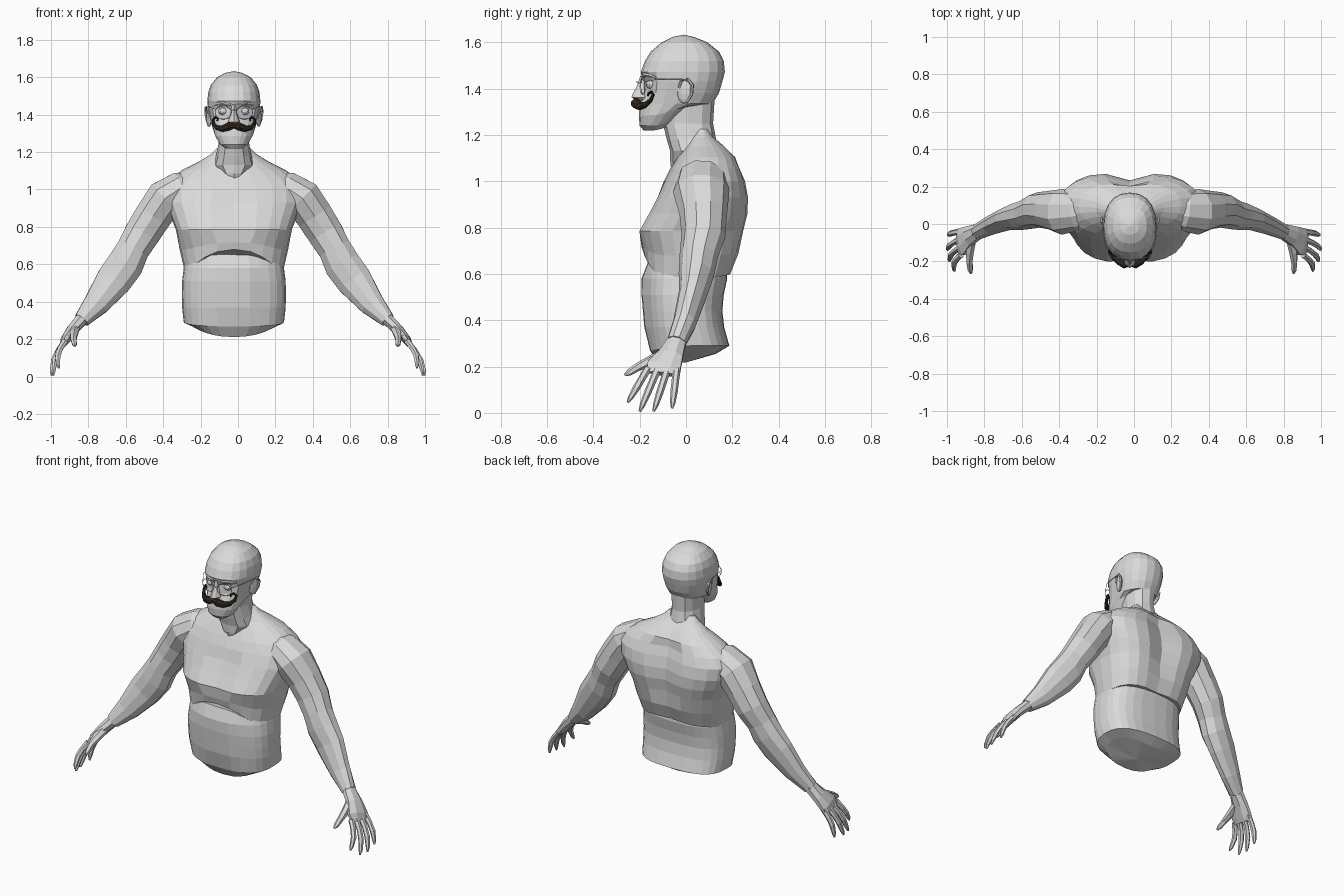
import bpy, bmesh, math
from mathutils import Vector

CX = -0.022  # body centre line


def material(name, rgb):
    m = bpy.data.materials.new(name)
    m.diffuse_color = (*rgb, 1)
    return m


SKIN = material("clay_grey", (0.7, 0.7, 0.7))
HAIR = material("dark_brown", (0.035, 0.022, 0.013))


def loft(name, rings, mat=SKIN, closed=False, tip=(None, None)):
    """Skin equal-length rings with quads; cap the ends, or join them up."""
    bm = bmesh.new()
    vs = [[bm.verts.new(p) for p in r] for r in rings]
    n = len(vs[0])
    pairs = list(zip(vs, vs[1:])) + ([(vs[-1], vs[0])] if closed else [])
    for a, b in pairs:
        for i in range(n):
            j = (i + 1) % n
            bm.faces.new((a[i], a[j], b[j], b[i]))
    if not closed:
        for ring, apex in zip((vs[0], vs[-1]), tip):
            if apex is None:
                bm.faces.new(ring)
            else:
                top = bm.verts.new(apex)
                for i in range(n):
                    bm.faces.new((ring[i], ring[(i + 1) % n], top))
    bmesh.ops.recalc_face_normals(bm, faces=bm.faces)
    me = bpy.data.meshes.new(name)
    bm.to_mesh(me)
    bm.free()
    me.materials.append(mat)
    ob = bpy.data.objects.new(name, me)
    bpy.context.collection.objects.link(ob)
    return ob


def section(z, hw, yf, yb, ef=2.3, eb=2.3, n=24, rule=None):
    """Horizontal superellipse; rule reshapes each point."""
    yc, b = (yf + yb) / 2, (yb - yf) / 2
    pts = []
    for k in range(n):
        a = 2 * math.pi * k / n
        c, s = math.cos(a), math.sin(a)
        e = 2 / (eb if s > 0 else ef)
        p = Vector((math.copysign(abs(c) ** e, c) * hw,
                    yc + math.copysign(abs(s) ** e, s) * b, z))
        if rule:
            rule(p, s)
        p.x += CX
        pts.append(p)
    return pts


def tube(name, path, side=1, n=8, mat=SKIN, lean=False, closed=False):
    """Tube through (x, y, z, in-plane radius, depth radius), mirrored by side."""
    P = [Vector((p[0], p[1], p[2])) for p in path]
    rings = []
    for i, p in enumerate(P):
        if closed:
            t = (P[(i + 1) % len(P)] - P[i - 1]).normalized()
        else:
            t = (P[min(i + 1, len(P) - 1)] - P[max(i - 1, 0)]).normalized()
        ref = Vector((0, 1, 0)) if abs(t.y) < 0.95 else Vector((0, 0, 1))
        u = t.cross(ref).normalized()
        v = u.cross(t)
        ring = []
        for k in range(n):
            a = 2 * math.pi * (k + 0.5) / n
            q = p + u * math.cos(a) * path[i][3] + v * math.sin(a) * path[i][-1]
            q.x = CX + side * q.x
            if lean:  # hands swing slightly toward +x
                q.x += 0.022 * min(1, max(0, (0.36 - q.z) / 0.33))
            ring.append(q)
        rings.append(ring)
    return loft(name, rings, mat, closed)


# abdomen, with a raised front panel and a rounded underside
def belly(p, s):
    if s < 0 and abs(p.x) < 0.1 and 0.36 < p.z < 0.6:
        p.y -= 0.01
    if p.z < 0.25:
        p.z += 0.022 * s + 0.03 * (p.x / 0.2) ** 2
    elif p.z < 0.3 and s < 0:
        p.z += 0.022 * s


rows = [(.233, .205, -.115, .13), (.29, .268, -.155, .187), (.37, .277, -.17, .165),
        (.44, .278, -.176, .157), (.51, .277, -.182, .163), (.58, .268, -.182, .178),
        (.67, .248, -.157, .172), (.75, .23, -.12, .15)]
loft("abdomen", [section(*r, ef=2.6, eb=2.8, n=28, rule=belly) for r in rows],
     tip=((CX, 0.0, .218), None))


# rib cage: arched lower edge, spine and breastbone grooves
def ribs(p, s):
    if s > 0:
        depth = 0.05 if 0.75 < p.z < 1.1 else 0.022
        p.y -= depth * math.exp(-(p.x / 0.1) ** 2)
    elif 0.74 < p.z < 0.97:
        p.y += 0.015 * math.exp(-(p.x / 0.04) ** 2)
    if p.z < 0.75:
        f = 1 if p.z < 0.65 else 0.35
        side = -0.03 * (1 - max(0, s))
        arch = 0.11 * max(0, 1 - (abs(p.x) / 0.24) ** 2.2) if s < 0 else 0
        p.z += f * (side + arch)


rows = [(.60, .265, -.18, .205, 2.5, 2.6), (.69, .29, -.192, .24, 2.3, 2.6),
        (.785, .31, -.207, .268, 2.8, 2.6), (.86, .34, -.165, .283, 2.6, 2.6),
        (.93, .37, -.128, .282, 2.5, 2.6), (1.0, .378, -.096, .268, 2.3, 2.6),
        (1.055, .345, -.068, .248, 2.2, 2.5), (1.105, .275, -.038, .225, 2.1, 2.4),
        (1.15, .185, -.008, .185, 2, 2.3), (1.19, .12, .012, .14, 2, 2.3),
        (1.225, .085, .035, .115, 2, 2.3)]
loft("rib_cage", [section(*r, rule=ribs) for r in rows])

# neck, spreading into the collar
rows = [(1.04, .02, -.063, .15), (1.085, .075, -.068, .15), (1.13, .11, -.068, .14),
        (1.18, .095, -.083, .13), (1.25, .081, -.1, .117), (1.33, .085, -.1, .122),
        (1.41, .085, -.06, .125)]
loft("neck", [section(*r, n=12) for r in rows])


# head with pressed-in eye sockets and a rising jaw line
def sockets(p, s):
    if s < -0.3 and 1.37 < p.z < 1.45 and 0.03 < abs(p.x) < 0.105:
        p.y += 0.018
    if p.z < 1.3:
        p.z += 0.28 * max(0, p.y + 0.13)


rows = [(1.22, .045, -.183, -.09), (1.24, .076, -.2, -.045), (1.285, .104, -.204, .035),
        (1.335, .116, -.198, .115), (1.38, .127, -.192, .142), (1.43, .138, -.188, .157),
        (1.472, .142, -.195, .168), (1.52, .137, -.177, .163), (1.56, .123, -.152, .142),
        (1.6, .09, -.105, .092), (1.623, .047, -.058, .035)]
loft("head", [section(*r, n=20, rule=sockets) for r in rows],
     tip=(None, (CX, -.01, 1.633)))

# nose
rows = [(1.348, .022, -.207, -.15), (1.362, .032, -.236, -.15), (1.378, .026, -.23, -.15),
        (1.41, .017, -.212, -.15), (1.455, .014, -.197, -.15)]
loft("nose", [section(*r, ef=1.6, n=8) for r in rows])


def ball(name, c, size, side, rot_z=0.0):
    bm = bmesh.new()
    bmesh.ops.create_uvsphere(bm, u_segments=10, v_segments=7, radius=1)
    me = bpy.data.meshes.new(name)
    bm.to_mesh(me)
    bm.free()
    me.materials.append(SKIN)
    ob = bpy.data.objects.new(name, me)
    ob.location = (CX + side * c[0], c[1], c[2])
    ob.scale = size
    ob.rotation_euler.z = side * rot_z
    bpy.context.collection.objects.link(ob)


ARM = [(.20, .085, 1.03, .055, .07), (.285, .072, 1.01, .09, .11), (.365, .065, .955, .108, .122),
       (.43, .075, .86, .104, .103), (.49, .075, .765, .1, .095), (.54, .055, .68, .092, .083),
       (.58, .045, .6, .102, .077), (.642, .03, .515, .1, .062), (.737, -.006, .388, .071, .051),
       (.818, -.042, .302, .043, .043)]
PALM = [(.812, -.038, .312, .036, .042), (.87, -.065, .25, .032, .058),
        (.91, -.095, .2, .026, .08), (.928, -.1, .168, .016, .074)]
# finger knuckle depth, then the tip
FINGERS = [(-.165, (.957, -.252, .045)), (-.122, (.987, -.2, .006)),
           (-.08, (.998, -.14, .006)), (-.04, (.99, -.06, .02))]

for s, side in ((1, "left"), (-1, "right")):
    # arm and hand
    tube("arm_" + side, ARM, s, 10, lean=True)
    tube("palm_" + side, PALM, s, 8, lean=True)
    for i, (y, tip) in enumerate(FINGERS):
        a, b = Vector((.915, y, .19)), Vector(tip)
        path = []
        for f, r in ((0, .018), (.3, .016), (.55, .016), (.85, .012), (1, .005)):
            p = a.lerp(b, f)
            p.x += 0.02 * math.sin(math.pi * f)
            path.append((*p, r))
        tube("finger_%d_%s" % (i + 1, side), path, s, 6, lean=True)
    tube("thumb_" + side, [(.855, -.085, .255, .026), (.866, -.15, .225, .024),
                           (.868, -.205, .2, .018), (.865, -.245, .175, .015),
                           (.862, -.264, .163, .006)], s, 6, lean=True)
    # face details
    ball("eye_" + side, (.058, -.15, 1.418), (.026, .024, .02), s)
    tube("brow_" + side, [(.018, -.185, 1.452, .008), (.055, -.179, 1.46, .009),
                          (.085, -.158, 1.458, .008), (.108, -.13, 1.447, .005)], s, 6)
    ball("ear_" + side, (.132, -.006, 1.388), (.014, .034, .053), s, -0.3)
    tube("ear_rim_" + side, [(.134, -.03, 1.405, .006), (.141, -.02, 1.434, .007),
                             (.149, .008, 1.44, .007), (.152, .028, 1.415, .007),
                             (.146, .024, 1.375, .007), (.134, .0, 1.34, .007)], s, 6)
    # round spectacles
    ring = [(.057 + .043 * math.cos(k * math.pi / 10), -.196 + .01 * (math.cos(k * math.pi / 10) + 1),
             1.412 + .036 * math.sin(k * math.pi / 10), .002) for k in range(20)]
    tube("lens_rim_" + side, ring, s, 6, closed=True)
    tube("temple_" + side, [(.098, -.178, 1.428, .002), (.132, -.12, 1.442, .002),
                            (.146, -.02, 1.442, .002), (.147, .015, 1.428, .002)], s, 6)
    # moustache half with curled end
    tube("moustache_" + side, [(-.003, -.213, 1.341, .013), (.028, -.216, 1.337, .023),
                               (.06, -.2, 1.326, .019), (.09, -.176, 1.33, .013),
                               (.109, -.153, 1.35, .009), (.111, -.142, 1.374, .007),
                               (.098, -.15, 1.387, .006), (.086, -.162, 1.379, .006),
                               (.088, -.165, 1.367, .004)], s, 8, HAIR)
tube("spectacle_bridge", [(-.015, -.196, 1.42, .002), (0, -.213, 1.43, .002),
                          (.015, -.196, 1.42, .002)], 1, 6)
